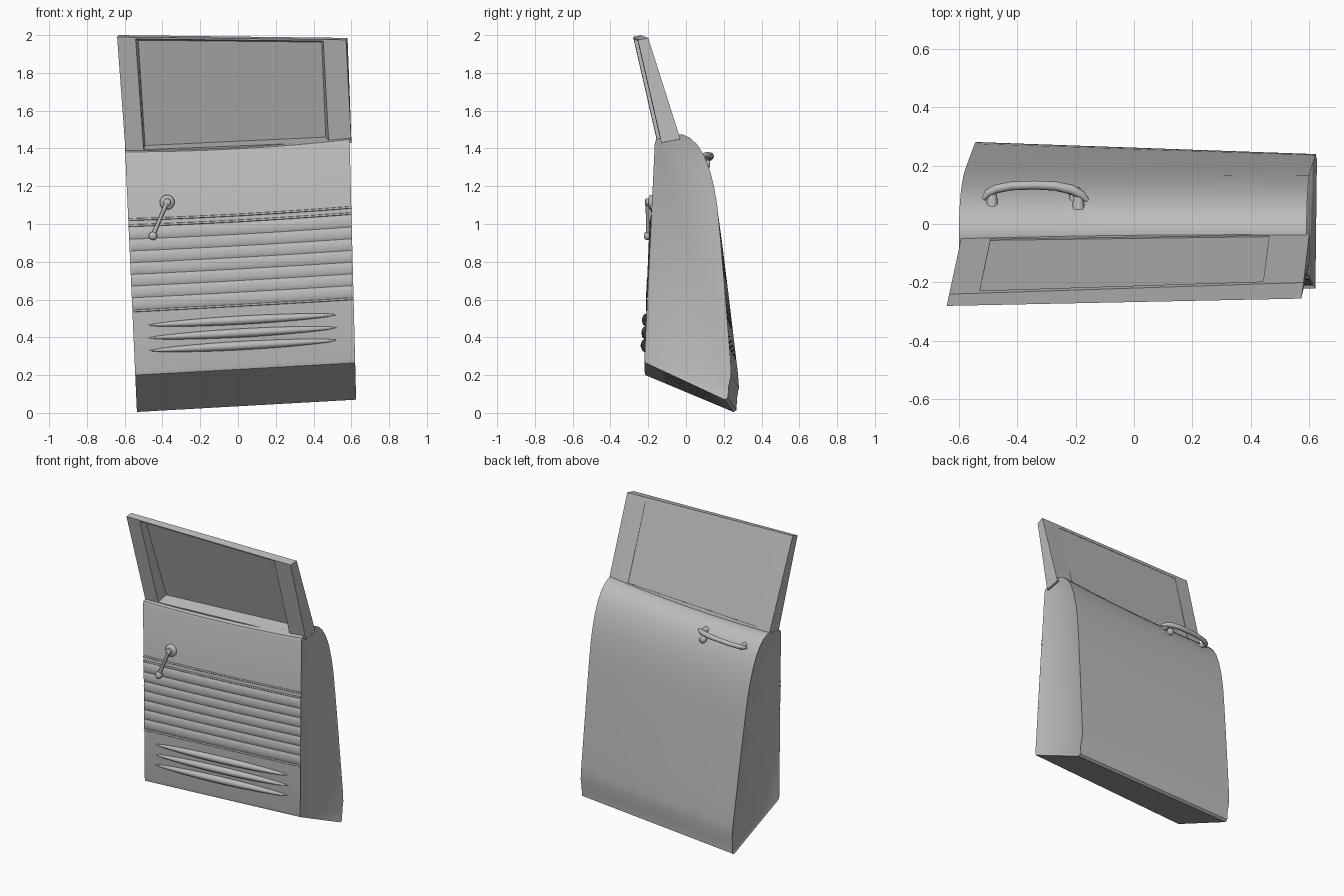
import bpy, bmesh, math
from mathutils import Vector

old = bpy.data.objects.get("Cube")
if old:
    bpy.data.objects.remove(old, do_unlink=True)

grey = bpy.data.materials.new("plain_grey")
grey.use_nodes = True
grey.diffuse_color = (0.5, 0.5, 0.5, 1)
grey.node_tree.nodes["Principled BSDF"].inputs["Base Color"].default_value = (0.5, 0.5, 0.5, 1)


def finish(obj, angle=35):
    obj.data.materials.clear()
    obj.data.materials.append(grey)
    bpy.ops.object.select_all(action='DESELECT')
    obj.select_set(True)
    bpy.context.view_layer.objects.active = obj
    bpy.ops.object.shade_smooth_by_angle(angle=math.radians(angle))
    return obj


def add_bmesh(name, bm, angle=35):
    bmesh.ops.recalc_face_normals(bm, faces=bm.faces[:])
    me = bpy.data.meshes.new(name)
    bm.to_mesh(me)
    bm.free()
    obj = bpy.data.objects.new(name, me)
    bpy.context.collection.objects.link(obj)
    return finish(obj, angle)


def loft(bm, rings, closed=True):
    """Skin rows of points with quads and return the rows of vertices."""
    rows = [[bm.verts.new(p) for p in r] for r in rings]
    n = len(rows[0])
    for a, b in zip(rows, rows[1:]):
        for i in range(n if closed else n - 1):
            j = (i + 1) % n
            bm.faces.new((a[i], a[j], b[j], b[i]))
    return rows


def tube(name, points, radii, sides=12):
    """Round bar along a path, with its own radius at each point."""
    pts = [Vector(p) for p in points]
    bm = bmesh.new()
    rings = []
    for i, p in enumerate(pts):
        d = (pts[min(i + 1, len(pts) - 1)] - pts[max(i - 1, 0)]).normalized()
        side = d.cross(Vector((0, 0, 1)) if abs(d.z) < 0.8 else Vector((0, 1, 0))).normalized()
        up = side.cross(d)
        angles = [2 * math.pi * k / sides for k in range(sides)]
        rings.append([p + radii[i] * (side * math.cos(a) + up * math.sin(a)) for a in angles])
    rows = loft(bm, rings)
    bm.faces.new(rows[0])
    bm.faces.new(rows[-1])
    return add_bmesh(name, bm, 50)


def place(u, y, h):
    """Point on the leaning door: u runs along its length, h is the height at the +x end."""
    z = h - 0.065 * (1 - u) - 0.07 * u * (1 - u) * (h / 1.47) ** 3
    if y > 0:
        y += 0.045 * (1 - u) * max(0, 1.3 - h) / 1.2
    left, right = -0.535 - 0.045 * z, 0.627 - 0.025 * z
    return Vector((left + (right - left) * u, y, z))


def on_panel(u, h, out):
    return place(u, -0.22 + 0.055 * (h - 0.285) / 1.145 - out, h)


# Door shell: one cross-section lofted along the length
profile = [(-0.22, 0.285), (-0.215, 0.265), (0.205, 0.07), (0.222, 0.08), (0.226, 0.14),
           (0.239, 0.2), (0.236, 0.28), (0.222, 0.45), (0.2, 0.72), (0.18, 0.95),
           (0.165, 1.1), (0.148, 1.2), (0.125, 1.29), (0.095, 1.365), (0.06, 1.42),
           (0.02, 1.457), (-0.02, 1.475), (-0.045, 1.472), (-0.145, 1.453), (-0.158, 1.447),
           (-0.165, 1.43)]
bm = bmesh.new()
rows = loft(bm, [[place(k / 10, y, h) for y, h in profile] for k in range(11)])
for row in (rows[0], rows[-1]):
    cap = bm.faces.new(row)
    bm.normal_update()
    outward = -1 if row is rows[0] else 1
    if cap.normal.x * outward < 0:
        cap.normal_flip()
    bmesh.ops.inset_region(bm, faces=[cap], thickness=0.01, depth=-0.005)
add_bmesh("door_shell", bm)

# Quilted panel: seven padded rows, stitched in columns
ROWS, COLS = 7, 13
bm = bmesh.new()
grid = []
for r in range(ROWS * 6 + 1):
    t = r / 6
    puff = abs(math.sin(math.pi * t)) ** 0.6
    line = []
    for c in range(COLS * 4 + 1):
        stitch = abs(math.sin(math.pi * c / 4)) ** 0.5
        out = 0.001 + 0.007 * puff * (0.7 + 0.3 * stitch)
        line.append(on_panel(0.003 + 0.994 * c / (COLS * 4), 0.612 + 0.062 * t, out))
    grid.append(line)
loft(bm, grid, closed=False)
add_bmesh("quilted_panel", bm)

# Trim beads above and below the quilting
for i, h in enumerate((1.088, 1.056, 0.604)):
    tube(f"trim_bead_{i + 1}", [on_panel(k / 10, h, 0) for k in range(11)], [0.006] * 11, 8)

# Three long tapering ribs
for i, h in enumerate((0.525, 0.457, 0.39)):
    steps = [k / 20 for k in range(21)]
    tube(f"lower_rib_{i + 1}", [on_panel(0.07 + 0.85 * s, h, 0.002) for s in steps],
         [0.002 + 0.021 * math.sin(math.pi * s) ** 0.6 for s in steps])

# Window frame: a leaning block with a tapering opening
front = [Vector(p) for p in ((-0.595, -0.14, 1.38), (0.6, -0.13, 1.43),
                             (0.572, -0.255, 1.975), (-0.64, -0.28, 1.99))]
back = [Vector(p) for p in ((-0.59, -0.045, 1.39), (0.6, -0.03, 1.45),
                            (0.58, -0.2, 1.985), (-0.632, -0.24, 2.0))]


def inside(quad, u0, u1, v0, v1):
    a, b, c, d = quad
    return [a.lerp(b, u).lerp(d.lerp(c, u), v)
            for u, v in ((u0, v0), (u1, v0), (u1, v1), (u0, v1))]


front_hole = inside(front, 0.08, 0.9, 0.015, 0.985)
back_hole = inside(back, 0.085, 0.885, 0.04, 0.955)
bm = bmesh.new()
loft(bm, [front, back, back_hole, front_hole, front])
bmesh.ops.remove_doubles(bm, verts=bm.verts[:], dist=0.0001)
add_bmesh("window_frame", bm, 20)

# Window pane, set just inside the outer face
bm = bmesh.new()
pane = [[f.lerp(b, t) for f, b in zip(front_hole, back_hole)] for t in (0.86, 0.95)]
rows = loft(bm, pane)
for row in rows:
    bm.faces.new(row)
add_bmesh("window_pane", bm, 20)

# Window crank on the inner panel
hub_x, hub_z = -0.375, 1.115
tube("crank_hub", [(hub_x, y, hub_z) for y in (-0.165, -0.188, -0.196, -0.198, -0.212, -0.217)],
     [0.04, 0.039, 0.03, 0.02, 0.019, 0.012], 20)
tube("crank_arm", [(hub_x, -0.203, hub_z), (-0.41, -0.203, 1.035), (-0.45, -0.2, 0.94)],
     [0.013, 0.009, 0.012])
tube("crank_knob", [(-0.45, y, 0.937) for y in (-0.188, -0.193, -0.205, -0.218, -0.222)],
     [0.01, 0.02, 0.023, 0.018, 0.008], 16)

# Outer pull handle, its two feet and the push button
tube("outer_handle",
     [(-0.515, 0.085, 1.335), (-0.5, 0.105, 1.34), (-0.47, 0.12, 1.347), (-0.42, 0.13, 1.352),
      (-0.34, 0.133, 1.358), (-0.27, 0.13, 1.362), (-0.215, 0.118, 1.365), (-0.18, 0.1, 1.364),
      (-0.158, 0.08, 1.362)],
     [0.007, 0.014, 0.015, 0.015, 0.015, 0.016, 0.017, 0.015, 0.007])
for name, x, z in (("handle_foot_rear", -0.485, 1.335), ("handle_foot_front", -0.19, 1.357)):
    tube(name, [(x, 0.05, z), (x, 0.085, z), (x, 0.11, z)], [0.022, 0.018, 0.014])
tube("push_button", [(-0.205, y, 1.318) for y in (0.06, 0.1, 0.103, 0.122, 0.127)],
     [0.016, 0.016, 0.022, 0.022, 0.016], 16)
